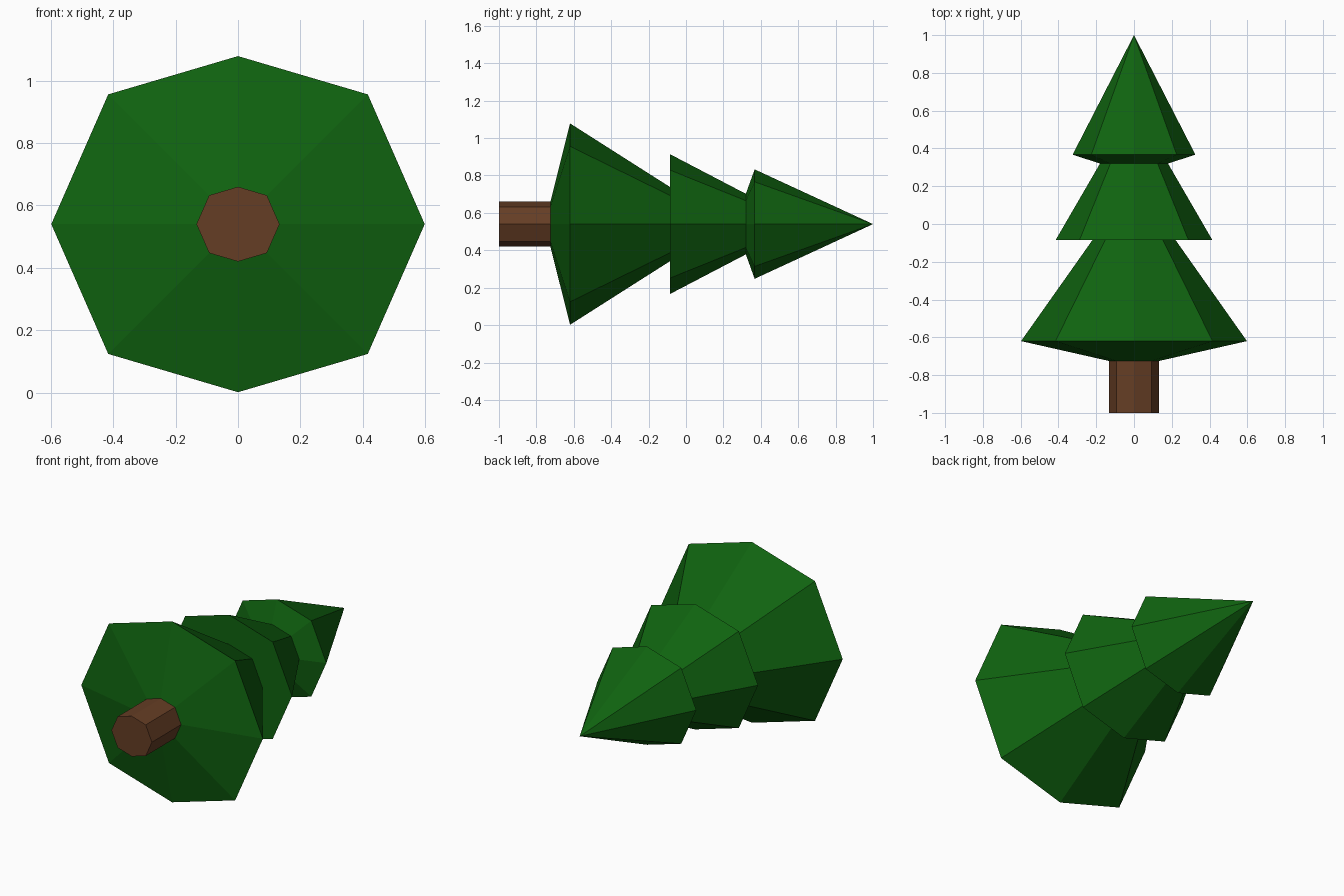
import bpy, bmesh

if "Cube" in bpy.data.objects:
    bpy.data.objects.remove(bpy.data.objects["Cube"])

CENTRE_Z = 0.54
# Octagon outline for radius 1: wide in x, slightly squashed in z
OCTAGON = [(1, 0), (0.695, 0.695), (0, 0.9), (-0.695, 0.695),
           (-1, 0), (-0.695, -0.695), (0, -0.9), (0.695, -0.695)]


def material(name, colour):
    m = bpy.data.materials.new(name)
    m.diffuse_color = (*colour, 1)
    m.use_nodes = True
    m.node_tree.nodes["Principled BSDF"].inputs["Base Color"].default_value = m.diffuse_color
    return m


def loft(name, profile, mat, cap_front=False):
    """Skin octagonal rings along y; profile holds (y, radius), radius 0 is a tip."""
    bm = bmesh.new()
    rings = []
    for y, r in profile:
        pts = OCTAGON if r else [(0, 0)]
        rings.append([bm.verts.new((x * r, y, CENTRE_Z + z * r)) for x, z in pts])
    for a, b in zip(rings, rings[1:]):
        for i in range(8):
            j = (i + 1) % 8
            if len(b) == 1:
                bm.faces.new((a[i], a[j], b[0]))
            else:
                bm.faces.new((a[i], a[j], b[j], b[i]))
    if cap_front:
        bm.faces.new(rings[0][::-1])
    # Faces wind the same way along the whole loft; point them outwards
    bmesh.ops.recalc_face_normals(bm, faces=bm.faces)
    mesh = bpy.data.meshes.new(name)
    bm.to_mesh(mesh)
    bm.free()
    mesh.materials.append(mat)
    obj = bpy.data.objects.new(name, mesh)
    bpy.context.collection.objects.link(obj)
    return obj


green = material("pine green", (0.005, 0.125, 0.005))
brown = material("bark brown", (0.13, 0.047, 0.018))

# Trunk, then three branch tiers: underside ring, rim, and top ring or tip
loft("trunk", [(-1.0, 0.133), (-0.725, 0.133)], brown, cap_front=True)
loft("lower_branches", [(-0.725, 0.133), (-0.62, 0.598), (-0.085, 0.22)], green)
loft("middle_branches", [(-0.085, 0.22), (-0.085, 0.415), (0.32, 0.18)], green)
loft("upper_branches", [(0.32, 0.18), (0.367, 0.325), (1.0, 0)], green)
